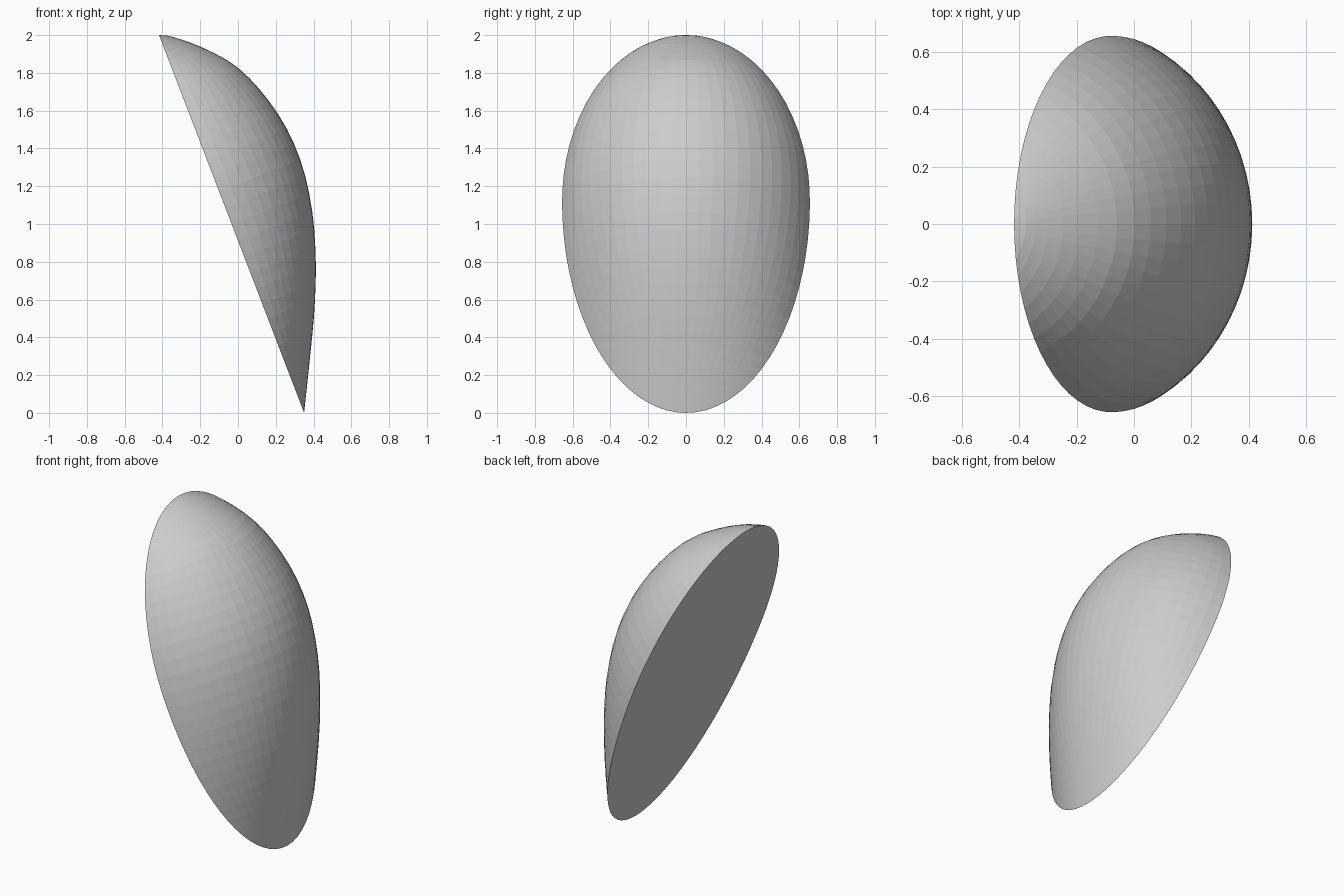
import bpy, bmesh, math
from mathutils import Vector

if "Cube" in bpy.data.objects:
    bpy.data.objects.remove(bpy.data.objects["Cube"])

ROWS, SEGS = 36, 24
FOOT, TIP = Vector((0.35, 0, 0)), Vector((-0.418, 0, 2.0))
NORMAL = Vector((0.933, 0, 0.359)).normalized()   # bulge direction

# Bulge height above the flat face: (fraction along the face, height)
BULGE = [(0, 0), (.117, .128), (.23, .248), (.3425, .348), (.463, .425), (.592, .462),
         (.722, .434), (.855, .328), (.9365, .183), (.99, .046), (1, 0)]


def slope(i):
    a, b = BULGE[max(i - 1, 0)], BULGE[min(i + 1, len(BULGE) - 1)]
    return (b[1] - a[1]) / (b[0] - a[0])


def height(t):
    i = max(k for k in range(len(BULGE) - 1) if BULGE[k][0] <= t)
    (t0, h0), (t1, h1) = BULGE[i], BULGE[i + 1]
    d = t1 - t0
    u = (t - t0) / d
    return (h0 * (1 + 2 * u) * (1 - u) ** 2 + h1 * u * u * (3 - 2 * u)
            + d * slope(i) * u * (1 - u) ** 2 - d * slope(i + 1) * u * u * (1 - u))


def half_width(t):
    # egg outline: a long ellipse below, a shorter one above
    k = (t - 0.56) / (0.56 if t < 0.56 else 0.44)
    return 0.656 * math.sqrt(max(0, 1 - k * k))


# Domed egg shell: circular arcs lofted along the slanted flat face
bm = bmesh.new()
foot, tip = bm.verts.new(FOOT), bm.verts.new(TIP)
rows = []
for r in range(1, ROWS):
    t = 0.5 - 0.5 * math.cos(math.pi * r / ROWS)
    w, h = half_width(t), height(t)
    radius = (w * w + h * h) / (2 * h)
    span = 2 * math.atan2(h, w)
    base = FOOT.lerp(TIP, t)
    row = []
    for s in range(SEGS + 1):
        a = span * (2 * s / SEGS - 1)
        p = base + NORMAL * (radius * math.cos(a) - radius + h)
        p.y = radius * math.sin(a)
        row.append(bm.verts.new(p))
    rows.append(row)
for a, b in zip(rows, rows[1:]):
    for s in range(SEGS):
        bm.faces.new((a[s], a[s + 1], b[s + 1], b[s]))
for s in range(SEGS):
    bm.faces.new((foot, rows[0][s + 1], rows[0][s]))
    bm.faces.new((tip, rows[-1][s], rows[-1][s + 1]))

# Flat slanted back
bm.faces.new([foot] + [r[0] for r in rows] + [tip] + [r[-1] for r in reversed(rows)])
bmesh.ops.recalc_face_normals(bm, faces=bm.faces)

mesh = bpy.data.meshes.new("half_egg")
bm.to_mesh(mesh)
bm.free()
bpy.context.collection.objects.link(bpy.data.objects.new("half_egg", mesh))
